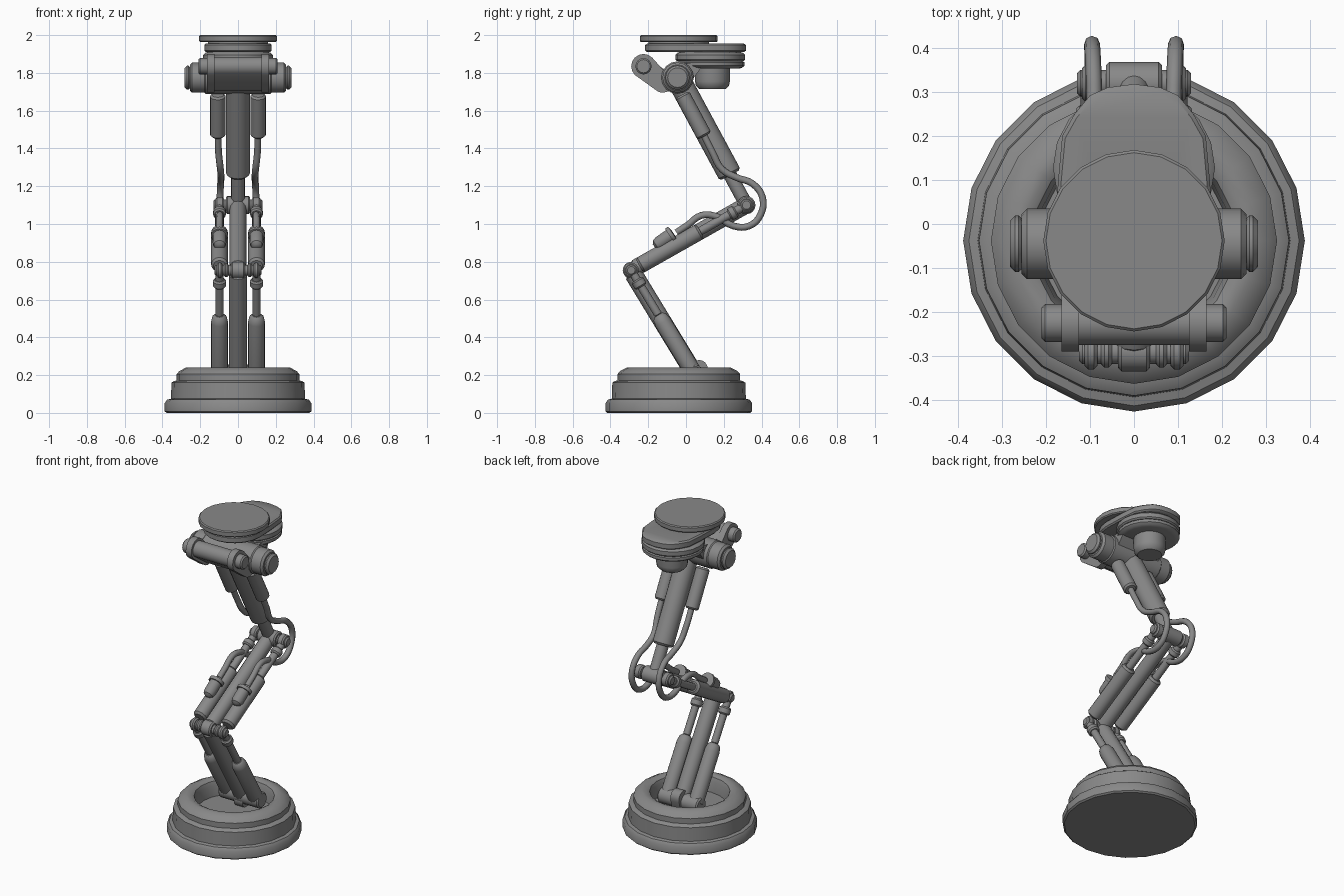
import bpy, bmesh, math
from mathutils import Vector

if "Cube" in bpy.data.objects:
    bpy.data.objects.remove(bpy.data.objects["Cube"])

grey = bpy.data.materials.new("plain_grey")
grey.diffuse_color = (0.25, 0.25, 0.25, 1)
grey.use_nodes = True
grey.node_tree.nodes["Principled BSDF"].inputs["Base Color"].default_value = grey.diffuse_color


def finish(name, bm):
    bmesh.ops.recalc_face_normals(bm, faces=bm.faces[:])
    me = bpy.data.meshes.new(name)
    bm.to_mesh(me)
    bm.free()
    me.materials.append(grey)
    ob = bpy.data.objects.new(name, me)
    bpy.context.collection.objects.link(ob)
    bpy.ops.object.select_all(action='DESELECT')
    ob.select_set(True)
    bpy.context.view_layer.objects.active = ob
    bpy.ops.object.shade_smooth_by_angle(angle=math.radians(38))
    return ob


def lathe(name, start, direction, profile, segs=16):
    """Revolve (radius, distance) pairs around an axis."""
    bm = bmesh.new()
    q = Vector((0, 0, 1)).rotation_difference(Vector(direction))
    rings = []
    for r, h in profile:
        rings.append([bm.verts.new(Vector(start) + q @ Vector((
            r * math.cos(2 * math.pi * i / segs), r * math.sin(2 * math.pi * i / segs), h)))
            for i in range(segs)])
    for a, b in zip(rings, rings[1:]):
        for i in range(segs):
            j = (i + 1) % segs
            bm.faces.new((a[i], a[j], b[j], b[i]))
    bm.faces.new(rings[0])
    bm.faces.new(rings[-1])
    return finish(name, bm)


def rod(name, p, q, r, bevel=0.008, segs=16):
    """Cylinder between two points with chamfered ends."""
    d = Vector(q) - Vector(p)
    n = d.length
    return lathe(name, p, d, [(r - bevel, 0), (r, bevel), (r, n - bevel), (r - bevel, n)], segs)


def axle(name, x0, x1, y, z, r, bevel=0.008):
    return rod(name, (x0, y, z), (x1, y, z), r, bevel)


def link(name, x0, x1, circles):
    """Plate along x wrapped around (y, z, radius) circles."""
    bm = bmesh.new()
    for x in (x0, x1):
        for y, z, r in circles:
            for i in range(16):
                a = math.pi * i / 8
                bm.verts.new((x, y + r * math.cos(a), z + r * math.sin(a)))
    bmesh.ops.convex_hull(bm, input=bm.verts[:])
    loose = [v for v in bm.verts if not v.link_faces]
    bmesh.ops.delete(bm, geom=loose, context='VERTS')
    bmesh.ops.dissolve_limit(bm, angle_limit=0.01, verts=bm.verts[:], edges=bm.edges[:])
    return finish(name, bm)


def along(a, b, t, x=0.0, lift=0.0):
    """Point on the limb a-b, shifted sideways and off the limb."""
    d = Vector((0, b[0] - a[0], b[1] - a[1]))
    n = Vector((0, -d.z, d.y)).normalized()
    if n.z < 0:
        n = -n
    return Vector((x, a[0], a[1])) + d * t + n * lift


# joint positions (y, z)
FOOT, KNEE, ELBOW, SHOULDER = (0.045, 0.205), (-0.29, 0.755), (0.32, 1.10), (-0.045, 1.775)
CY = -0.038

# stepped round base with a well
lathe("base", (0, CY, 0), (0, 0, 1), [
    (0.378, 0), (0.388, 0.008), (0.388, 0.052), (0.375, 0.07), (0.355, 0.075), (0.352, 0.16),
    (0.34, 0.168), (0.325, 0.172), (0.325, 0.205), (0.31, 0.222), (0.275, 0.24), (0.25, 0.24),
    (0.232, 0.23), (0.222, 0.205), (0.215, 0.14)], 20)

# lower leg
axle("foot_axle", -0.14, 0.14, *FOOT, 0.05)
rod("lower_leg_tube", along(FOOT, KNEE, -0.03), along(FOOT, KNEE, 0.97), 0.048, segs=12)
link("foot_lug", -0.03, 0.03, [(0.07, 0.235, 0.045), (0.05, 0.18, 0.05)])
# middle arm
rod("middle_arm_tube", along(KNEE, ELBOW, 0.03), along(KNEE, ELBOW, 0.98), 0.044, segs=12)
# upper arm
rod("upper_arm_rod", along(ELBOW, SHOULDER, 0), along(ELBOW, SHOULDER, 0.3), 0.036)
rod("upper_arm_sleeve", along(ELBOW, SHOULDER, 0.235), along(ELBOW, SHOULDER, 0.95), 0.063, 0.012)

# knee and elbow hinges
axle("knee_barrel", -0.036, 0.036, *KNEE, 0.045)
axle("knee_axle", -0.125, 0.125, *KNEE, 0.028)
axle("elbow_barrel", -0.064, 0.064, *ELBOW, 0.048)
axle("elbow_axle", -0.13, 0.13, *ELBOW, 0.03)

for s, side in ((-1, "left"), (1, "right")):
    x = 0.098 * s
    # hinge collars
    axle(side + "_knee_collar", 0.05 * s, 0.075 * s, *KNEE, 0.036)
    axle(side + "_knee_eye", 0.083 * s, 0.112 * s, *KNEE, 0.04)
    axle(side + "_elbow_collar", 0.075 * s, 0.118 * s, *ELBOW, 0.042)
    # lower piston
    a, b = along(FOOT, KNEE, 0, x), along(FOOT, KNEE, 0.57, x)
    n = (b - a).length
    lathe(side + "_lower_piston_sleeve", a, b - a, [
        (0.035, 0), (0.045, 0.01), (0.045, n - 0.045), (0.038, n - 0.012), (0.024, n)])
    rod(side + "_lower_piston_rod", b, along(FOOT, KNEE, 0.98, x), 0.022, 0.004, 12)
    rod(side + "_lower_piston_nut", along(FOOT, KNEE, 0.84, x), along(FOOT, KNEE, 0.91, x), 0.035)
    # middle piston
    rod(side + "_middle_piston_sleeve", along(KNEE, ELBOW, 0.07, x),
        along(KNEE, ELBOW, 0.6, x), 0.044, 0.012)
    rod(side + "_middle_piston_rod", along(KNEE, ELBOW, 0.58, x),
        along(KNEE, ELBOW, 0.98, x), 0.023, 0.004, 12)
    rod(side + "_middle_piston_nut", along(KNEE, ELBOW, 0.85, x),
        along(KNEE, ELBOW, 0.91, x), 0.034)
    # hose socket on the middle arm
    a, b = along(KNEE, ELBOW, 0.24, x, 0.05), along(KNEE, ELBOW, 0.41, x, 0.06)
    n = (b - a).length
    lathe(side + "_hose_socket", a, b - a, [
        (0.014, 0), (0.03, 0.012), (0.036, 0.035), (0.036, n - 0.02),
        (0.045, n - 0.02), (0.045, n), (0.02, n + 0.004)])
    # upper hose sleeve
    rod(side + "_upper_hose_sleeve", (0.107 * s, -0.02, 1.685), (0.107 * s, 0.098, 1.465), 0.041, 0.01)
    # hose looping around the elbow
    pts = [(0.105, 0.09, 1.48), (0.103, 0.14, 1.38), (0.093, 0.19, 1.29), (0.09, 0.27, 1.245),
           (0.092, 0.35, 1.215), (0.095, 0.405, 1.14), (0.095, 0.395, 1.05), (0.095, 0.335, 0.99),
           (0.095, 0.25, 0.99), (0.095, 0.16, 1.04), (0.097, 0.08, 1.045), (0.098, 0.01, 0.995),
           (0.098, -0.05, 0.955)]
    cu = bpy.data.curves.new(side + "_hose", 'CURVE')
    cu.dimensions = '3D'
    cu.resolution_u = 4
    cu.bevel_depth = 0.018
    cu.bevel_resolution = 2
    sp = cu.splines.new('BEZIER')
    sp.bezier_points.add(len(pts) - 1)
    for bp, (px, py, pz) in zip(sp.bezier_points, pts):
        bp.co = (px * s, py, pz)
        bp.handle_left_type = bp.handle_right_type = 'AUTO'
    cu.materials.append(grey)
    ob = bpy.data.objects.new(side + "_hose", cu)
    bpy.context.collection.objects.link(ob)
    bpy.ops.object.select_all(action='DESELECT')
    ob.select_set(True)
    bpy.context.view_layer.objects.active = ob
    bpy.ops.object.convert(target='MESH')
    bpy.ops.object.shade_smooth()
    # shoulder caps and front links
    axle(side + "_shoulder_drum", 0.15 * s, 0.255 * s, *SHOULDER, 0.08, 0.012)
    axle(side + "_shoulder_cap", 0.25 * s, 0.282 * s, *SHOULDER, 0.064, 0.012)
    link(side + "_front_link", 0.125 * s, 0.165 * s,
         [(-0.225, 1.835, 0.065), (-0.125, 1.745, 0.05)])
    link(side + "_rear_link", 0.125 * s, 0.165 * s,
         [(-0.125, 1.745, 0.05), (*SHOULDER, 0.06)])

# shoulder core and front crossbar
axle("shoulder_core", -0.18, 0.18, *SHOULDER, 0.086)
axle("front_crossbar", -0.21, 0.21, -0.225, 1.835, 0.043)
link("front_block", -0.125, 0.125, [(-0.225, 1.835, 0.05), (-0.11, 1.755, 0.05)])
link("shoulder_bracket", -0.15, 0.15, [(*SHOULDER, 0.07), (0.06, 1.835, 0.022)])

# stacked wrist housing
lathe("housing_knob", (0, 0.14, 1.715), (0, 0, 1),
      [(0.07, 0), (0.088, 0.018), (0.092, 0.04), (0.092, 0.115)], 20)
lathe("housing_lower_disc", (0, 0.13, 1.822), (0, 0, 1),
      [(0.15, 0), (0.168, 0.006), (0.18, 0.016), (0.18, 0.034), (0.17, 0.04)], 20)
lathe("housing_upper_disc", (0, 0.128, 1.862), (0, 0, 1),
      [(0.176, 0), (0.184, 0.008), (0.184, 0.034), (0.172, 0.045), (0.12, 0.06)], 20)

# rounded tapering plate
half = [(0, 0.318), (0.06, 0.31), (0.1, 0.292), (0.135, 0.25), (0.163, 0.2), (0.173, 0.09)]
half += [(0.178 * math.cos(a), CY - 0.178 * math.sin(a))
         for a in (math.pi * i / 10 for i in range(6))]
outline = half + [(-x, y) for x, y in reversed(half[1:-1])]
bm = bmesh.new()
rings = [[bm.verts.new((x * k, 0.05 + (y - 0.05) * k, z)) for x, y in outline]
         for k, z in ((0.96, 1.91), (1, 1.918), (1, 1.947), (0.96, 1.955))]
for a, b in zip(rings, rings[1:]):
    for i in range(len(outline)):
        j = (i + 1) % len(outline)
        bm.faces.new((a[i], a[j], b[j], b[i]))
bm.faces.new(rings[0])
bm.faces.new(rings[-1])
finish("wrist_plate", bm)

# top disc on a short neck
rod("top_neck", (0, CY, 1.95), (0, CY, 1.97), 0.16, 0.002, 20)
rod("top_disc", (0, CY, 1.963), (0, CY, 2.0), 0.206, 0.006, 20)
